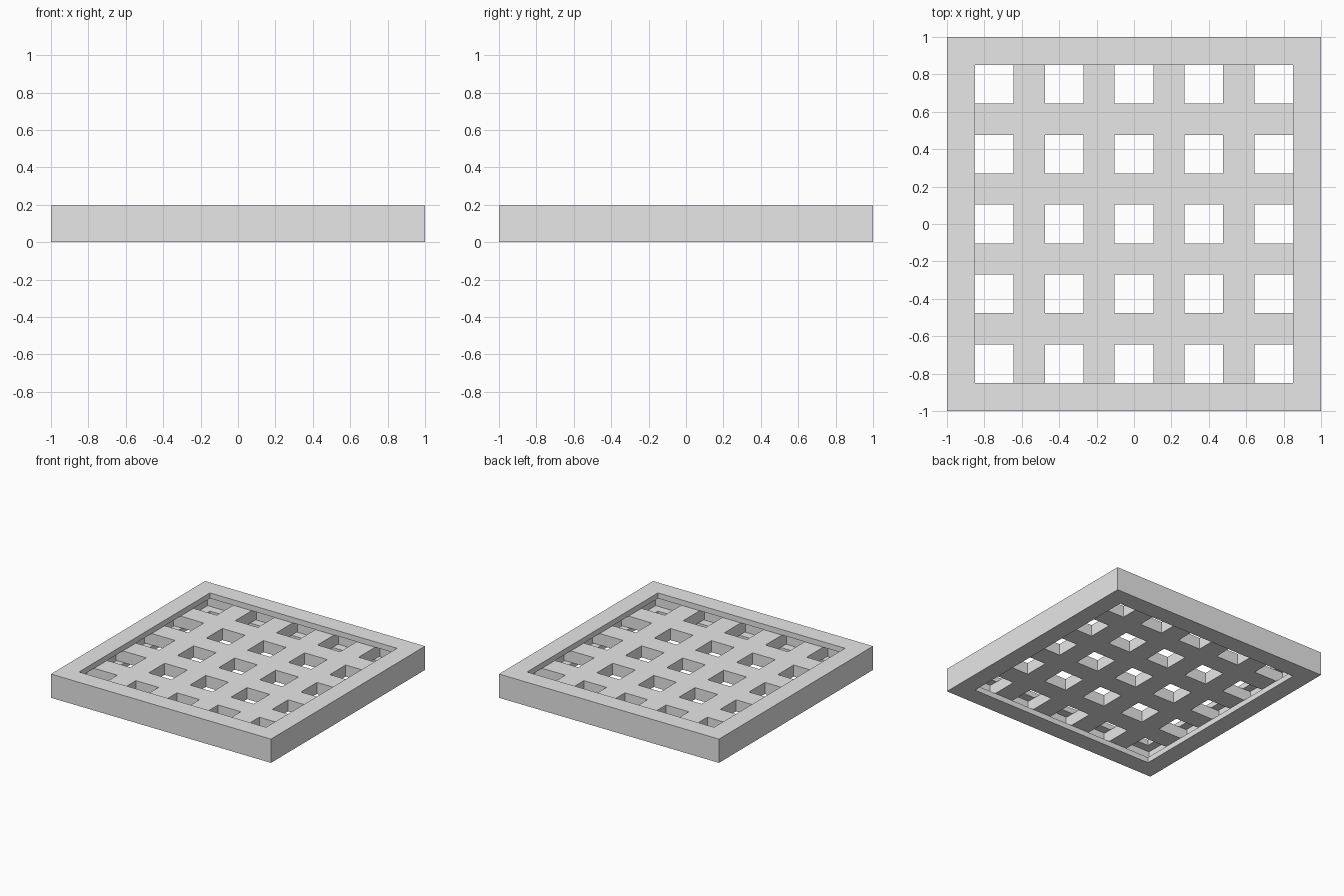
import bpy
import bmesh

cube = bpy.data.objects.get("Cube")
if cube:
    bpy.data.objects.remove(cube, do_unlink=True)

HEIGHT = 0.195
OUTER, INNER, GROOVE = 1.0, 0.85, 0.92
LIP = 0.045        # lip above and below the groove
BAR_HALF = 0.084   # half the bar width
RECESS = 0.05      # bars sit below the frame top

grey = bpy.data.materials.new("plain grey")
grey.use_nodes = True
colour = (0.8, 0.8, 0.8, 1)
grey.diffuse_color = colour
grey.node_tree.nodes["Principled BSDF"].inputs["Base Color"].default_value = colour


def add_object(name, bm):
    bmesh.ops.recalc_face_normals(bm, faces=bm.faces)
    mesh = bpy.data.meshes.new(name)
    bm.to_mesh(mesh)
    bm.free()
    mesh.materials.append(grey)
    obj = bpy.data.objects.new(name, mesh)
    bpy.context.collection.objects.link(obj)
    return obj


# Frame: grooved channel profile mitred round four corners
profile = [(OUTER, 0), (OUTER, HEIGHT), (INNER, HEIGHT), (INNER, HEIGHT - LIP),
           (GROOVE, HEIGHT - LIP), (GROOVE, LIP), (INNER, LIP), (INNER, 0)]
corners = [(1, 1), (-1, 1), (-1, -1), (1, -1)]
bm = bmesh.new()
rings = [[bm.verts.new((sx * r, sy * r, z)) for r, z in profile] for sx, sy in corners]
for k in range(4):
    a, b = rings[k], rings[(k + 1) % 4]
    for i in range(len(profile)):
        j = (i + 1) % len(profile)
        bm.faces.new((a[i], a[j], b[j], b[i]))
add_object("frame", bm)

# Lattice: cells on a bar line are kept, the rest are holes
lines = [-GROOVE]
for n in range(4):
    centre = (n - 1.5) * 0.374
    lines += [centre - BAR_HALF, centre + BAR_HALF]
lines.append(GROOVE)
bm = bmesh.new()
count = len(lines)
grid = [[bm.verts.new((x, y, RECESS)) for y in lines] for x in lines]
for i in range(count - 1):
    for j in range(count - 1):
        if i % 2 or j % 2:
            bm.faces.new((grid[i][j], grid[i + 1][j], grid[i + 1][j + 1], grid[i][j + 1]))
loose = [v for v in bm.verts if not v.link_faces]
bmesh.ops.delete(bm, geom=loose, context='VERTS')
top = bmesh.ops.extrude_face_region(bm, geom=bm.faces[:], use_keep_orig=True)["geom"]
for v in top:
    if isinstance(v, bmesh.types.BMVert):
        v.co.z = HEIGHT - RECESS
add_object("lattice", bm)
